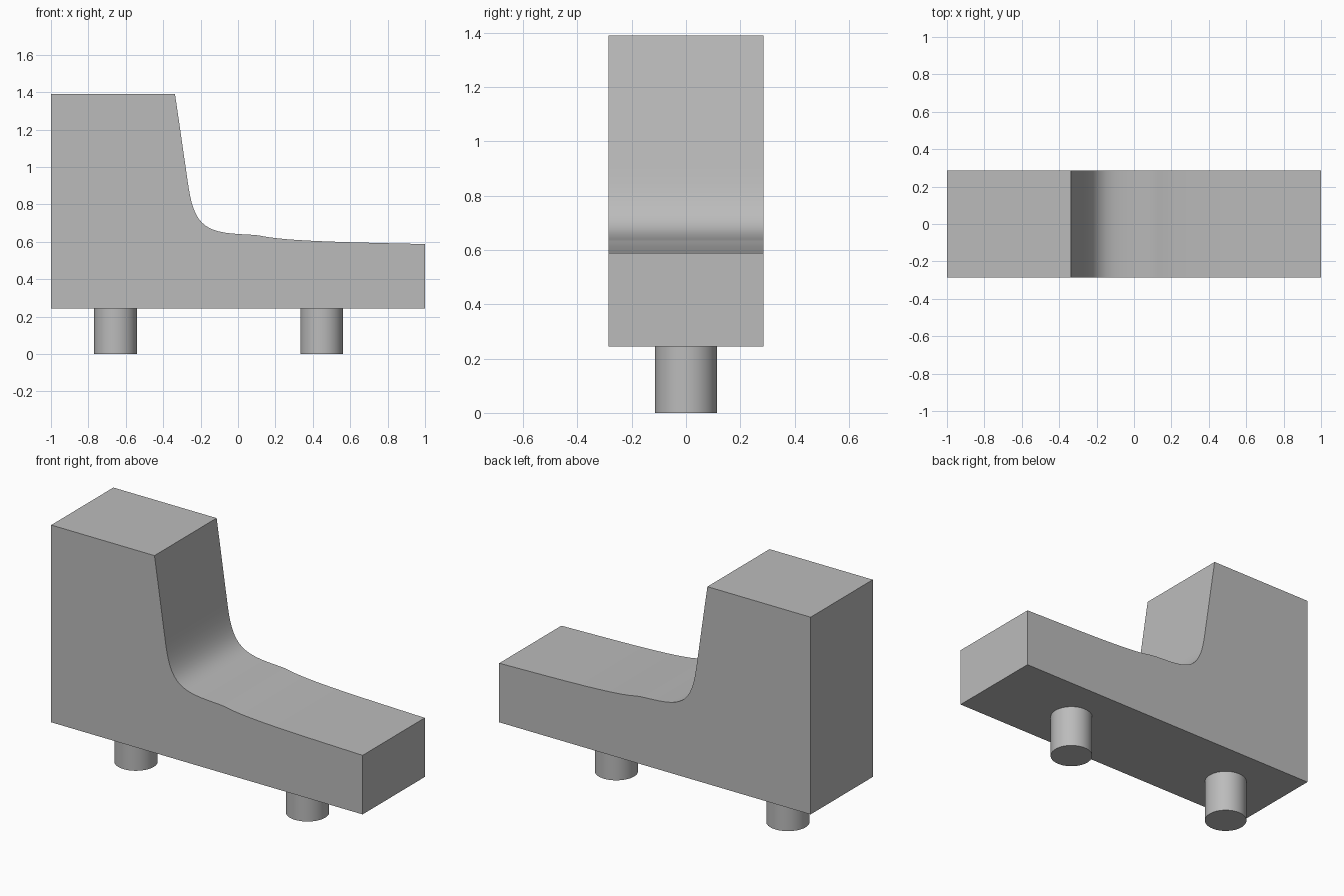
import bpy
import bmesh
import math
from mathutils import Vector
from mathutils.geometry import interpolate_bezier

cube = bpy.data.objects.get("Cube")
if cube:
    bpy.data.objects.remove(cube, do_unlink=True)

GREY = (0.5, 0.5, 0.5, 1)
grey = bpy.data.materials.new("plain grey")
grey.use_nodes = True
grey.diffuse_color = GREY
grey.node_tree.nodes["Principled BSDF"].inputs["Base Color"].default_value = GREY

HALF_DEPTH = 0.285
BASE_Z = 0.245
TOP_Z = 1.39


def finish(obj):
    obj.data.materials.append(grey)
    bpy.ops.object.select_all(action="DESELECT")
    obj.select_set(True)
    bpy.context.view_layer.objects.active = obj
    bpy.ops.object.shade_smooth_by_angle(angle=math.radians(25))


# Body: side outline with a curved step, extruded across the depth
curve_segments = [
    [(-0.337, TOP_Z), (-0.31, 1.21), (-0.285, 1.03), (-0.264, 0.89)],
    [(-0.264, 0.89), (-0.234, 0.69), (-0.17, 0.653), (0, 0.642)],
    [(0, 0.642), (0.06, 0.638), (0.1, 0.638), (0.135, 0.63)],
    [(0.135, 0.63), (0.27, 0.602), (0.64, 0.597), (1, 0.588)],
]
outline = [Vector((-1, BASE_Z)), Vector((-1, TOP_Z)), Vector((-0.337, TOP_Z))]
for segment in curve_segments:
    outline += interpolate_bezier(*[Vector(p) for p in segment], 14)[1:]
outline.append(Vector((1, BASE_Z)))

bm = bmesh.new()
side = bm.faces.new([bm.verts.new((p.x, -HALF_DEPTH, p.y)) for p in outline])
extruded = bmesh.ops.extrude_face_region(bm, geom=[side], use_keep_orig=True)
moved = [g for g in extruded["geom"] if isinstance(g, bmesh.types.BMVert)]
bmesh.ops.translate(bm, verts=moved, vec=(0, 2 * HALF_DEPTH, 0))
bmesh.ops.recalc_face_normals(bm, faces=bm.faces)
mesh = bpy.data.meshes.new("stepped_body")
bm.to_mesh(mesh)
bm.free()
body = bpy.data.objects.new("stepped_body", mesh)
bpy.context.collection.objects.link(body)
finish(body)

# Two round pegs under the body
for name, x in (("right_peg", -0.655), ("left_peg", 0.447)):
    bpy.ops.mesh.primitive_cylinder_add(
        vertices=48, radius=0.114, depth=BASE_Z, location=(x, 0, BASE_Z / 2))
    peg = bpy.context.object
    peg.name = name
    finish(peg)
